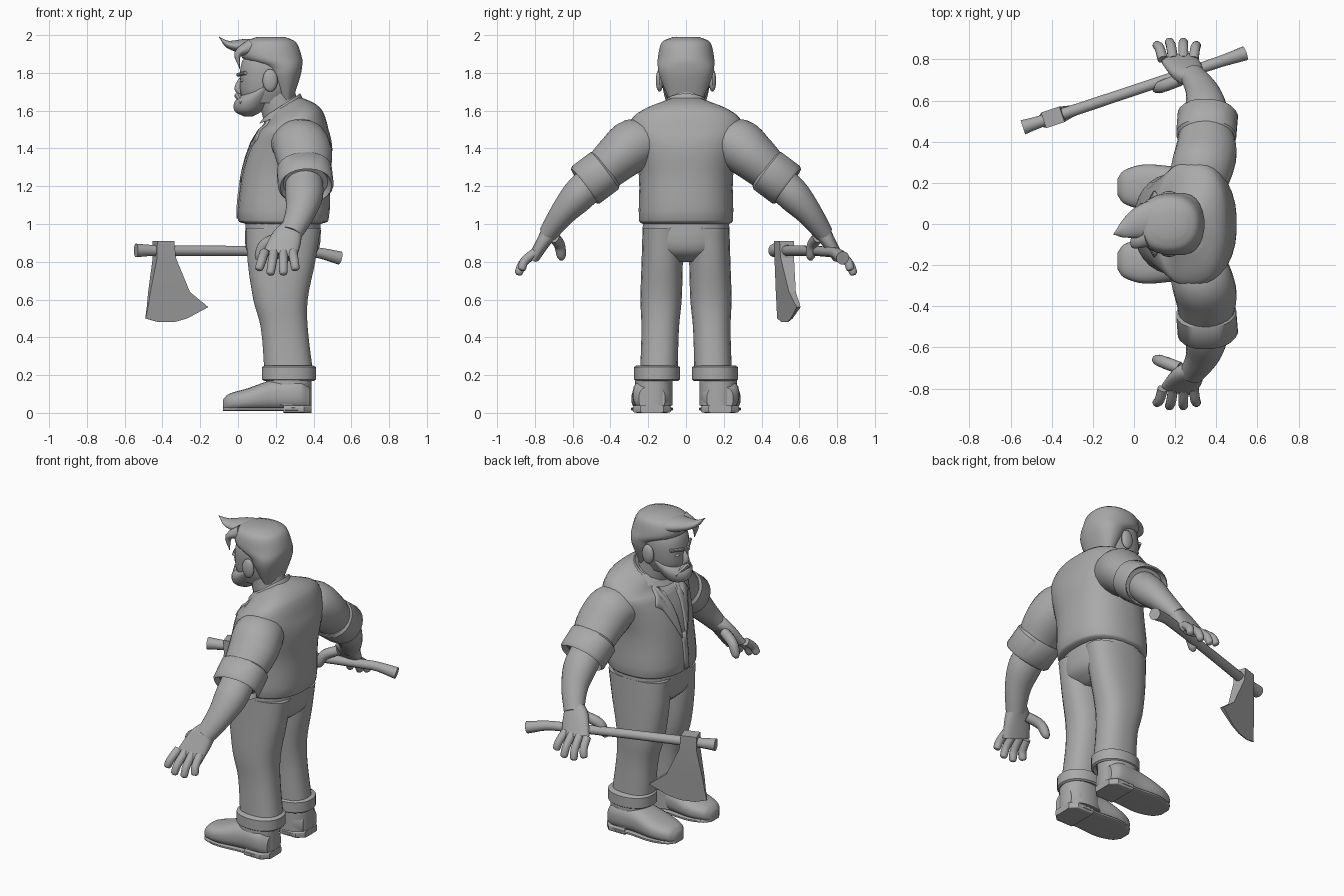
import bpy, bmesh
from math import sin, cos, pi, copysign, radians
from mathutils import Vector
from mathutils.bvhtree import BVHTree

default_cube = bpy.data.objects.get("Cube")
if default_cube:
    bpy.data.objects.remove(default_cube, do_unlink=True)

FRONT, SIDEWAYS, UP = Vector((-1, 0, 0)), Vector((0, 1, 0)), Vector((0, 0, 1))
SIDES = {"left": 1, "right": -1}

grey = bpy.data.materials.new("plain_grey")
grey.use_nodes = True
grey.diffuse_color = (.4, .4, .4, 1)
shader = grey.node_tree.nodes["Principled BSDF"]
shader.inputs["Base Color"].default_value = grey.diffuse_color


def finish(name, bm, angle=40):
    """Turn a bmesh into a smooth-shaded object."""
    bmesh.ops.recalc_face_normals(bm, faces=bm.faces)
    mesh = bpy.data.meshes.new(name)
    bm.to_mesh(mesh)
    bm.free()
    mesh.materials.append(grey)
    obj = bpy.data.objects.new(name, mesh)
    bpy.context.collection.objects.link(obj)
    bpy.ops.object.select_all(action='DESELECT')
    obj.select_set(True)
    bpy.context.view_layer.objects.active = obj
    bpy.ops.object.shade_smooth_by_angle(angle=radians(angle))
    return obj


def smooth_rows(rows, steps):
    """Pass a smooth curve through the rows, paced by their distances."""
    last = len(rows) - 1
    knots = [0]
    for start, end in zip(rows, rows[1:]):
        knots.append(knots[-1] + (end - start).length)
    slopes = []
    for i in range(len(rows)):
        before, after = max(i - 1, 0), min(i + 1, last)
        slopes.append((rows[after] - rows[before]) / (knots[after] - knots[before]))
    result = []
    for i in range(last):
        gap = knots[i + 1] - knots[i]
        for step in range(steps):
            t = step / steps
            ease = t * t * (3 - 2 * t)
            bend = slopes[i] * (1 - t) - slopes[i + 1] * t
            result.append(rows[i].lerp(rows[i + 1], ease) + bend * (gap * t * (1 - t)))
    return result + [rows[last]]


def loft(name, rows, across=-FRONT, along=None, sides=24, power=2, steps=4, lean=0, angle=40):
    """Skin rings (x, y, z, half width, half depth) set along a path."""
    rows = [Vector((*row, row[-1])[:5]) for row in rows]
    if steps > 1:
        rows = smooth_rows(rows, steps)
    bm = bmesh.new()
    rings = []
    for i, row in enumerate(rows):
        centre = Vector(row[:3])
        path = rows[min(i + 1, len(rows) - 1)] - rows[max(i - 1, 0)]
        tangent = (along or Vector(path[:3])).normalized()
        u = (across - tangent * across.dot(tangent)).normalized()
        v = tangent.cross(u)
        slope = lean * max(centre.z - 1.5, 0)
        ring = []
        for k in range(sides):
            turn = 2 * pi * (k + .5) / sides
            a, b = (copysign(abs(wave) ** (2 / power), wave) * max(half, .002)
                    for wave, half in ((cos(turn), row[3]), (sin(turn), row[4])))
            ring.append(bm.verts.new(centre + u * a + v * b + tangent * slope * a))
        rings.append(ring)
    for low, high in zip(rings, rings[1:]):
        for k in range(sides):
            j = (k + 1) % sides
            bm.faces.new((low[k], low[j], high[j], high[k]))
    bm.faces.new(rings[0])
    bm.faces.new(rings[-1])
    return finish(name, bm, angle)


def column(name, rows, shift=lambda z: 0, **options):
    """Upright loft from rows (height, front x, back x, half y)."""
    rings = [((front + back) / 2, shift(z), z, (back - front) / 2, half)
             for z, front, back, half in rows]
    return loft(name, rings, along=UP, **options)


def cuff(name, start, end, width, depth):
    """Rolled band of cloth with a recessed opening."""
    start, end = Vector(start), Vector(end)
    profile = ((0, .9), (.1, 1), (.9, 1), (1, .92), (.8, .8))
    rings = [(*start.lerp(end, f), width * k, depth * k) for f, k in profile]
    loft(name, rings, along=end - start, steps=1, power=2.2)


def ball(name, centre, size):
    bm = bmesh.new()
    bmesh.ops.create_uvsphere(bm, u_segments=16, v_segments=10, radius=1)
    bmesh.ops.scale(bm, vec=size, verts=bm.verts)
    bmesh.ops.translate(bm, vec=centre, verts=bm.verts)
    finish(name, bm)


# Torso, seat and collar
shirt = column("shirt", [
    (1, .04, .44, .23), (1.02, 0, .48, .25), (1.25, .02, .49, .25), (1.4, .06, .5, .28),
    (1.5, .11, .48, .31), (1.57, .15, .44, .27), (1.63, .17, .33, .12)],
    power=2.4, sides=32, lean=4)
column("trouser_seat", [(.8, .1, .35, .1), (.87, .04, .43, .22), (1.04, .04, .44, .23)], power=2.5)
column("collar", [(1.58, .11, .36, .15), (1.63, .14, .33, .12), (1.62, .15, .32, .11)],
       lean=5, steps=1)

# Lapels and button strip, laid onto the chest
chest = BVHTree.FromPolygons([v.co.copy() for v in shirt.data.vertices],
                             [list(face.vertices) for face in shirt.data.polygons])


def chest_plate(name, outline, side=1):
    bm = bmesh.new()
    bm.faces.new([bm.verts.new((-1, y * side, z)) for y, z in outline])
    bmesh.ops.triangulate(bm, faces=bm.faces)
    bmesh.ops.subdivide_edges(bm, edges=bm.edges, cuts=3, use_grid_fill=True)
    for vert in bm.verts:
        hit = chest.ray_cast(vert.co, -FRONT)[0]
        vert.co.x = hit.x if hit else .2
    plate = finish(name, bm)
    cloth = plate.modifiers.new("cloth_thickness", 'SOLIDIFY')
    cloth.thickness, cloth.offset = .018, 0


for tag, side in SIDES.items():
    chest_plate(tag + "_lapel", [(.1, 1.56), (.16, 1.45), (.12, 1.42), (.01, 1.2), (.05, 1.5)], side)
chest_plate("button_strip", [(-.02, 1.25), (.02, 1.25), (.02, 1.03), (-.02, 1.03)])

# Head, beard and hair
loft("neck", [(.24, 0, 1.54, .1), (.19, 0, 1.74, .1)])
column("head", [(1.64, .03, .26, .09), (1.72, .01, .3, .12), (1.86, .02, .32, .13),
                (1.95, .1, .25, .08)], power=2.3)
column("beard", [(1.57, .03, .08, .03), (1.6, -.02, .13, .08), (1.66, -.01, .18, .11),
                 (1.75, .14, .2, .13)])
column("hair", [(1.66, .22, .29, .09), (1.78, .16, .33, .14), (1.83, .13, .34, .15),
                (1.88, .02, .34, .15), (1.96, .03, .31, .13), (1.99, .1, .25, .07)], power=2.3)
loft("quiff", [(.16, .05, 1.93, .09, .05), (.04, .01, 1.94, .08, .04),
               (-.05, -.03, 1.95, .04, .02), (-.1, -.05, 1.99, 0)], across=SIDEWAYS)
loft("hanging_lock", [(.07, -.07, 1.94, .04), (0, -.09, 1.9, .03, .02), (.01, -.1, 1.82, 0)],
     across=SIDEWAYS)
loft("nose", [(.03, 0, 1.79, .01), (0, 0, 1.72, .02), (.01, 0, 1.69, .02, .01)],
     across=SIDEWAYS, sides=12)
for tag, side in SIDES.items():
    ball(tag + "_ear", (.17, side * .14, 1.76), (.04, .02, .06))
    ball(tag + "_eye", (.03, side * .05, 1.76), (.02, .02, .01))
    loft(tag + "_brow", [(0, side * .02, 1.79, .01), (.04, side * .1, 1.8, .01)],
         across=UP, sides=8)
    loft(tag + "_moustache", [(0, 0, 1.68, .02), (.02, side * .08, 1.64, .01)],
         across=UP, sides=8)

# Arms and hands
for tag, side in SIDES.items():
    def limb(part, rows, **options):
        loft(f"{tag}_{part}", [(x, y * side, *rest) for x, y, *rest in rows], **options)

    limb("sleeve", [(.3, .18, 1.43, .14, .1), (.33, .27, 1.42, .15, .14),
                    (.35, .35, 1.36, .15, .13), (.35, .45, 1.27, .13, .11)])
    cuff(tag + "_sleeve_cuff", (.35, side * .42, 1.29), (.36, side * .54, 1.2), .147, .124)
    limb("forearm", [(.35, .5, 1.22, .1, .09), (.35, .57, 1.15, .1, .09),
                     (.33, .65, 1.06, .08, .07), (.28, .73, .95, .06, .05)])
    limb("palm", [(.3, .7, .99, .05), (.26, .74, .93, .08, .04), (.22, .8, .83, .09, .03)],
         power=2.4)

    # Each finger fans out from its knuckle; the middle two reach further
    for i, finger in enumerate(("index", "middle", "ring", "little")):
        reach = 1 if finger in ("middle", "ring") else .8
        knuckle = Vector((.14 + .05 * i, .8, .85))
        tip = knuckle + Vector((.02 * i - .04, .09, -.12)) * reach
        joint = knuckle.lerp(tip, .5) + SIDEWAYS * .02
        pad = joint.lerp(tip, .85)
        limb(finger + "_finger", [(*knuckle, .025), (*joint, .024), (*pad, .021), (*tip, .01)],
             sides=12)
    limb("thumb", [(.22, .7, .93, .03), (.14, .67, .89, .03), (.11, .66, .83, .024),
                   (.1, .66, .81, .01)], sides=12)

# Legs and boots
for tag, side in SIDES.items():
    column(tag + "_trouser_leg", [
        (.98, .04, .44, .11), (.8, .05, .41, .11), (.6, .08, .37, .11), (.45, .12, .37, .1),
        (.2, .14, .4, .1)], shift=lambda z: side * (.15 - .03 * z), power=2.4)
    ankle = Vector((.27, side * .153, .17))
    cuff(tag + "_trouser_cuff", ankle + UP * .08, ankle, .145, .123)
    column(tag + "_boot_shaft", [(.04, .14, .39, .1), (.2, .15, .39, .1)],
           shift=lambda z: side * .17, power=2.3)

    # The upper and the sole share one outline, from heel to toe
    outline = [(.38, .13, .07), (.33, .17, .1), (.2, .17, .1), (.05, .12, .11),
               (-.05, .09, .08), (-.08, .06, .04)]

    def along_foot(part, rows, **options):
        loft(f"{tag}_{part}", [(x, side * .18, z, half, tall) for x, z, half, tall in rows],
             across=SIDEWAYS, along=FRONT, **options)

    along_foot("boot", [(x, top / 2 + .01, half, top / 2) for x, top, half in outline], power=2.6)
    along_foot("sole", [(x, .02, half, .01) for x, top, half in outline], power=6)
    along_foot("heel", [(x, .02, half, .02) for x, half in ((.39, .06), (.35, .1), (.24, .1))],
               power=8, steps=1)


# Axe, its handle and blade lying in one slanted plane
def slant(x):
    return .65 + x / 3


loft("axe_handle", [(x, slant(x), z, radius) for x, z, radius in (
    (.54, .82, .036), (.4, .85, .028), (-.45, .86, .03), (-.54, .86, .037))], across=UP, sides=12)
blade = []
for z, front, back in ((.91, -.44, -.35), (.82, -.44, -.34), (.64, -.47, -.26),
                       (.56, -.48, -.16), (.5, -.49, -.27), (.48, -.42, -.34)):
    middle = (front + back) / 2
    blade.append((middle, slant(middle), z, (back - front) / 1.9, min(.04, (z - .45) / 10)))
loft("axe_head", blade, across=Vector((3, 1, 0)), along=UP, sides=4, power=1000, steps=1, angle=15)
